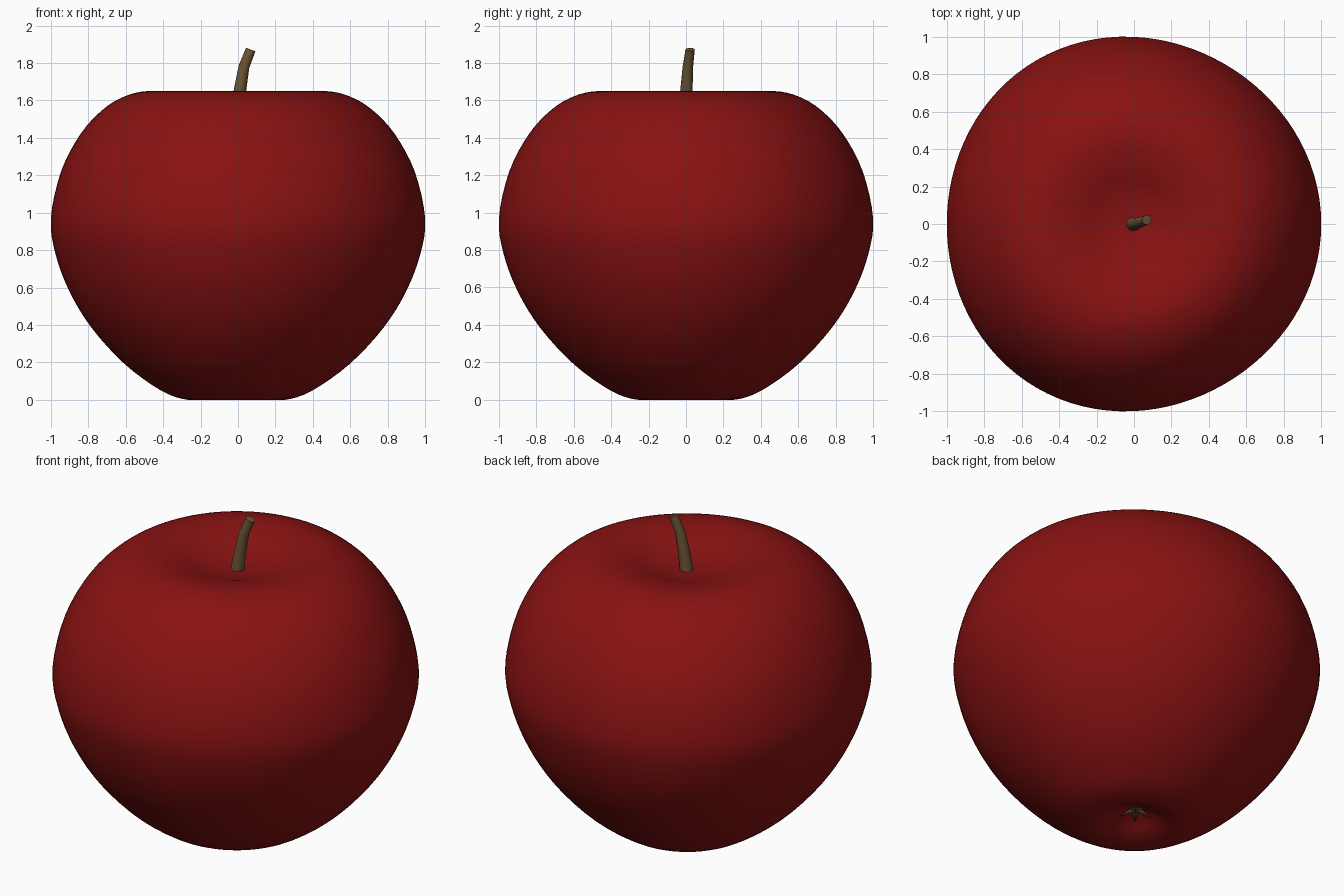
import bpy, bmesh, math
from mathutils import Vector

if "Cube" in bpy.data.objects:
    bpy.data.objects.remove(bpy.data.objects["Cube"])


def material(name, rgb):
    m = bpy.data.materials.new(name)
    m.diffuse_color = (*rgb, 1)
    m.use_nodes = True
    m.node_tree.nodes["Principled BSDF"].inputs["Base Color"].default_value = m.diffuse_color
    return m


RED = material("apple red", (0.25, 0.006, 0.006))
BROWN = material("stem brown", (0.14, 0.085, 0.035))
DARK = material("dried calyx", (0.07, 0.05, 0.022))
CX = -0.012  # core axis, offset by the three-lobed outline


def finish(name, bm, mat, angle=180):
    bmesh.ops.recalc_face_normals(bm, faces=bm.faces)
    me = bpy.data.meshes.new(name)
    bm.to_mesh(me)
    bm.free()
    ob = bpy.data.objects.new(name, me)
    bpy.context.collection.objects.link(ob)
    me.materials.append(mat)
    bpy.ops.object.select_all(action='DESELECT')
    ob.select_set(True)
    bpy.context.view_layer.objects.active = ob
    bpy.ops.object.shade_smooth_by_angle(angle=math.radians(angle))
    return ob


def skin(bm, rings):
    for a, b in zip(rings, rings[1:]):
        n = len(a)
        for i in range(n):
            j = (i + 1) % n
            bm.faces.new((a[i], a[j], b[j], b[i]))


def smooth_path(pts, steps):
    """Catmull-Rom curve through the points, mirrored at the axis ends."""
    p = [Vector(q) for q in pts]
    p = [Vector((-p[1].x, p[1].y))] + p + [Vector((-p[-2].x, p[-2].y))]
    out = []
    for a, b, c, d in zip(p, p[1:], p[2:], p[3:]):
        for k in range(steps):
            t = k / steps
            out.append(0.5 * (2 * b + (c - a) * t + (2 * a - 5 * b + 4 * c - d) * t * t
                              + (3 * b - a - 3 * c + d) * t ** 3))
    return out + [p[-2]]


# apple body: lathed profile with a dimple at both ends and faint lobes
profile = [(0, 1.56), (0.1, 1.567), (0.2, 1.589), (0.32, 1.628), (0.47, 1.65),
           (0.6, 1.622), (0.72, 1.55), (0.84, 1.42), (0.945, 1.22), (1, 0.97),
           (0.975, 0.78), (0.9, 0.58), (0.78, 0.385), (0.6, 0.19), (0.4, 0.047),
           (0.26, 0), (0.17, 0.016), (0.09, 0.058), (0, 0.085)]
N = 96
path = smooth_path(profile, 4)
bm = bmesh.new()
rings = []
for p in path[1:-1]:
    ring = []
    for i in range(N):
        a = 2 * math.pi * i / N
        r = p.x * (1 + 0.012 * math.cos(3 * a))
        ring.append(bm.verts.new((CX + r * math.cos(a), r * math.sin(a), p.y)))
    rings.append(ring)
skin(bm, rings)
for ring, p in ((rings[0], path[0]), (rings[-1], path[-1])):
    pole = bm.verts.new((CX, 0, p.y))
    for i in range(N):
        bm.faces.new((ring[i], ring[(i + 1) % N], pole))
finish("apple_body", bm, RED)

# stem: bent tapering tube
bm = bmesh.new()
rings = []
for x, y, z, r, tilt in [(-0.008, 0, 1.53, 0.039, 0.1), (0.01, 0.002, 1.65, 0.033, 0.15),
                         (0.032, 0.01, 1.78, 0.028, 0.27), (0.068, 0.022, 1.872, 0.025, 0.37)]:
    rings.append([bm.verts.new((x + r * math.cos(a), y + r * math.sin(a),
                                z - tilt * r * math.cos(a)))
                  for a in (2 * math.pi * i / 12 for i in range(12))])
skin(bm, rings)
bm.faces.new(rings[0])
bm.faces.new(rings[-1])
finish("stem", bm, BROWN, 40)

# calyx: five small pointed sepals in the bottom dimple
bm = bmesh.new()
for k in range(5):
    a = math.radians(90 + 72 * k)
    out, side = Vector((math.cos(a), math.sin(a), 0)), Vector((-math.sin(a), math.cos(a), 0))
    c = Vector((CX, 0, 0))
    base = [c + side * s * 0.016 + Vector((0, 0, z)) for s, z in ((-1, 0.08), (1, 0.08), (0, 0.066))]
    mid = [c + out * 0.04 + side * s * 0.014 + Vector((0, 0, z))
           for s, z in ((-1, 0.072), (1, 0.072), (0, 0.058))]
    tip = bm.verts.new(c + out * 0.085 + Vector((0, 0, 0.045)))
    r0, r1 = ([bm.verts.new(v) for v in q] for q in (base, mid))
    skin(bm, [r0, r1])
    bm.faces.new(r0)
    for i in range(3):
        bm.faces.new((r1[i], r1[(i + 1) % 3], tip))
finish("calyx", bm, DARK, 30)
